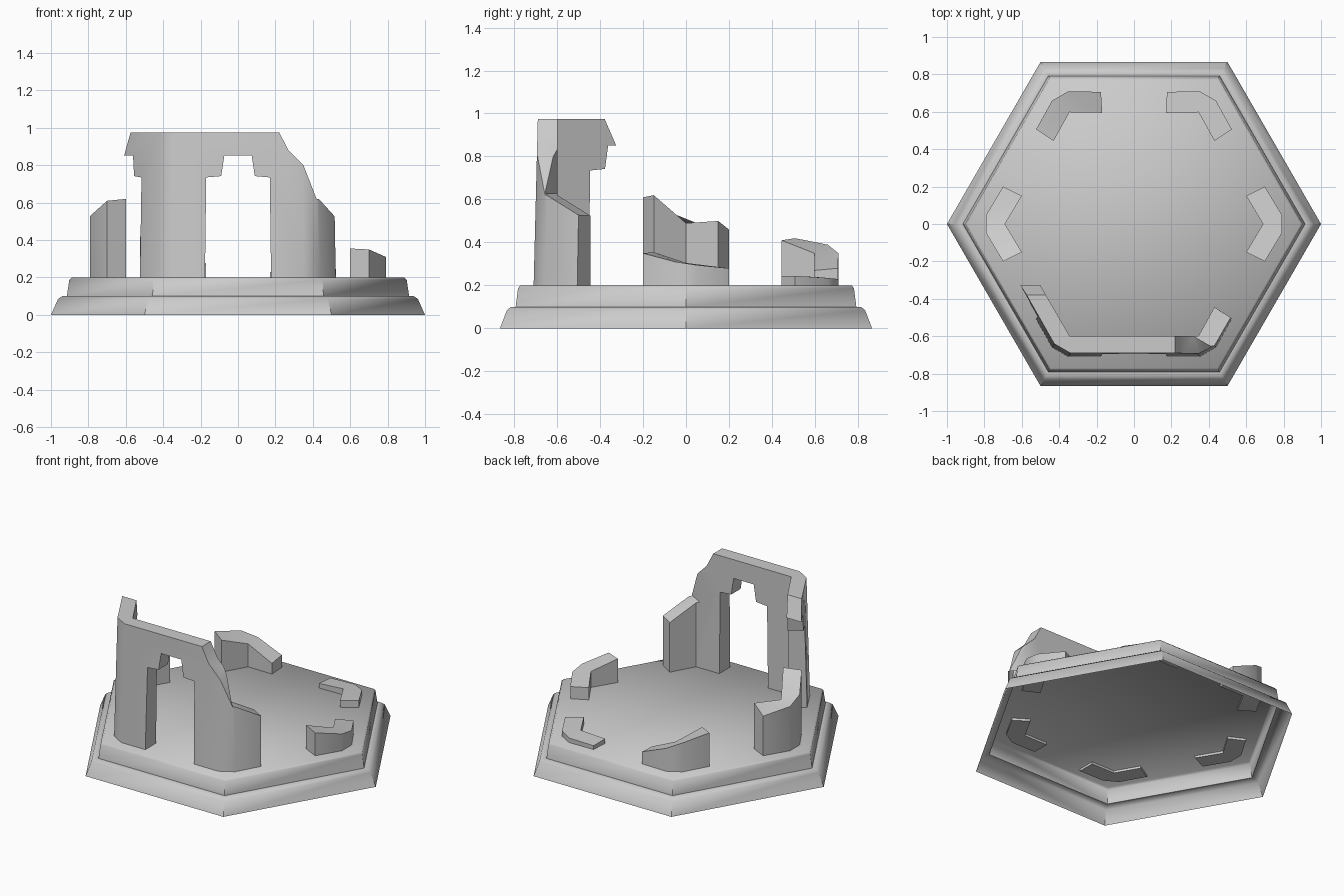
import bpy, bmesh, math
from mathutils import Vector, Matrix

cube = bpy.data.objects.get("Cube")
if cube:
    bpy.data.objects.remove(cube, do_unlink=True)

stone = bpy.data.materials.new("grey_stone")
stone.use_nodes = True
stone.diffuse_color = (0.6, 0.6, 0.6, 1)
stone.node_tree.nodes["Principled BSDF"].inputs["Base Color"].default_value = (0.6, 0.6, 0.6, 1)


def make_object(name, bm, closed=True):
    if closed:
        bmesh.ops.recalc_face_normals(bm, faces=bm.faces)
    mesh = bpy.data.meshes.new(name)
    bm.to_mesh(mesh)
    bm.free()
    mesh.materials.append(stone)
    obj = bpy.data.objects.new(name, mesh)
    bpy.context.collection.objects.link(obj)
    return obj


def smooth(obj, degrees):
    bpy.ops.object.select_all(action='DESELECT')
    obj.select_set(True)
    bpy.context.view_layer.objects.active = obj
    bpy.ops.object.shade_smooth_by_angle(angle=math.radians(degrees))


def prism(bm, bottom, top, caps=None):
    """Solid between two matching loops; caps optionally splits the top."""
    lo = [bm.verts.new(p) for p in bottom]
    hi = [bm.verts.new(p) for p in top]
    n = len(lo)
    bm.faces.new(lo[::-1])
    for i in range(n):
        j = (i + 1) % n
        bm.faces.new((lo[i], lo[j], hi[j], hi[i]))
    for cap in caps or [range(n)]:
        bm.faces.new([hi[i] for i in cap])


# Stepped hexagonal base, open underneath
bm = bmesh.new()
rings = []
for r, z in [(1, 0), (.962, .085), (.94, .1), (.915, .1), (.902, .188), (.89, .2)]:
    rings.append([bm.verts.new((r * math.cos(k * math.pi / 3),
                                r * math.sin(k * math.pi / 3), z)) for k in range(6)])
for low, high in zip(rings, rings[1:]):
    for k in range(6):
        j = (k + 1) % 6
        bm.faces.new((low[k], low[j], high[j], high[k]))
bm.faces.new(rings[-1])
smooth(make_object("hexagonal_base", bm, closed=False), 50)

# Corner pier footprint, shared by all six corners
FOOT = [Vector(p) for p in [(.70, .20), (.79, .05), (.79, -.05), (.70, -.20),
                            (.60, -.15), (.69, 0), (.60, .15)]]
BOTTOM = .185


def corner(degrees):
    rot = Matrix.Rotation(math.radians(degrees), 2)
    return [rot @ p for p in FOOT]


# Broken stubs with sloping tops
stubs = {
    "right_stub": (0, [.28, .295, .31, .35, .355, .305, .28]),
    "back_right_stub": (60, [.225, .23, .235, .245, .245, .24, .23]),
    "back_left_stub": (120, [.42, .39, .35, .28, .27, .35, .41]),
    "left_stub": (180, [.61, .53, .49, .46, .50, .49, .62]),
}
for name, (angle, heights) in stubs.items():
    bm = bmesh.new()
    pts = corner(angle)
    prism(bm, [(p.x, p.y, BOTTOM) for p in pts],
          [(p.x, p.y, h) for p, h in zip(pts, heights)],
          [(0, 1, 5, 6), (1, 2, 5), (2, 3, 4, 5)])
    smooth(make_object(name, bm), 35)

# Ruined front wall: one tapered band around two corners
left, right = corner(240), corner(300)
outer = [Vector((-.645, -.295)), left[2], left[1], right[2], right[1], right[0]]
inner = [right[6], right[5], left[5], Vector((-.52, -.295))]
bm = bmesh.new()
prism(bm, [(p.x, p.y, BOTTOM) for p in outer + inner],
      [(p.x * .972, p.y * .972, .975) for p in outer] + [(p.x, p.y, .975) for p in inner])
wall = make_object("front_wall", bm)


def cut(degrees, profile, near=.4, far=1.0):
    """Cut the wall with a profile (along, height) facing the given direction."""
    a = math.radians(degrees)
    n = Vector((math.cos(a), math.sin(a), 0))
    u = Vector((-n.y, n.x, 0))
    loops = [[u * s + n * d + Vector((0, 0, z)) for s, z in profile] for d in (near, far)]
    bm = bmesh.new()
    prism(bm, *loops)
    cutter = make_object("wall_cutter", bm)
    cutter.hide_render = True
    mod = wall.modifiers.new("cut", 'BOOLEAN')
    mod.operation = 'DIFFERENCE'
    mod.solver = 'EXACT'
    mod.object = cutter
    bpy.ops.object.select_all(action='DESELECT')
    wall.select_set(True)
    bpy.context.view_layer.objects.active = wall
    bpy.ops.object.modifier_apply(modifier=mod.name)
    bpy.data.objects.remove(cutter, do_unlink=True)


# Stepped doorways in the front and left sides
half = [(.178, .1), (.17, .735), (.09, .742), (.073, .852)]
arch = half + [(-s, z) for s, z in reversed(half)]
cut(270, arch)
cut(210, arch)
# Broken tip of the left wing
cut(180, [(.318, .8), (.322, .845), (.38, .978), (.42, 1.07), (.1, 1.07), (.1, .8)], .3)
# Crumbled slope at the right end
cut(270, [(.22, 1.1), (.22, .976), (.27, .88), (.35, .80), (.42, .62), (.9, .62), (.9, 1.1)], .3)
cut(330, [(-.36, .628), (-.18, .53), (0, .43), (0, .9), (-.36, .9)])
smooth(wall, 35)
